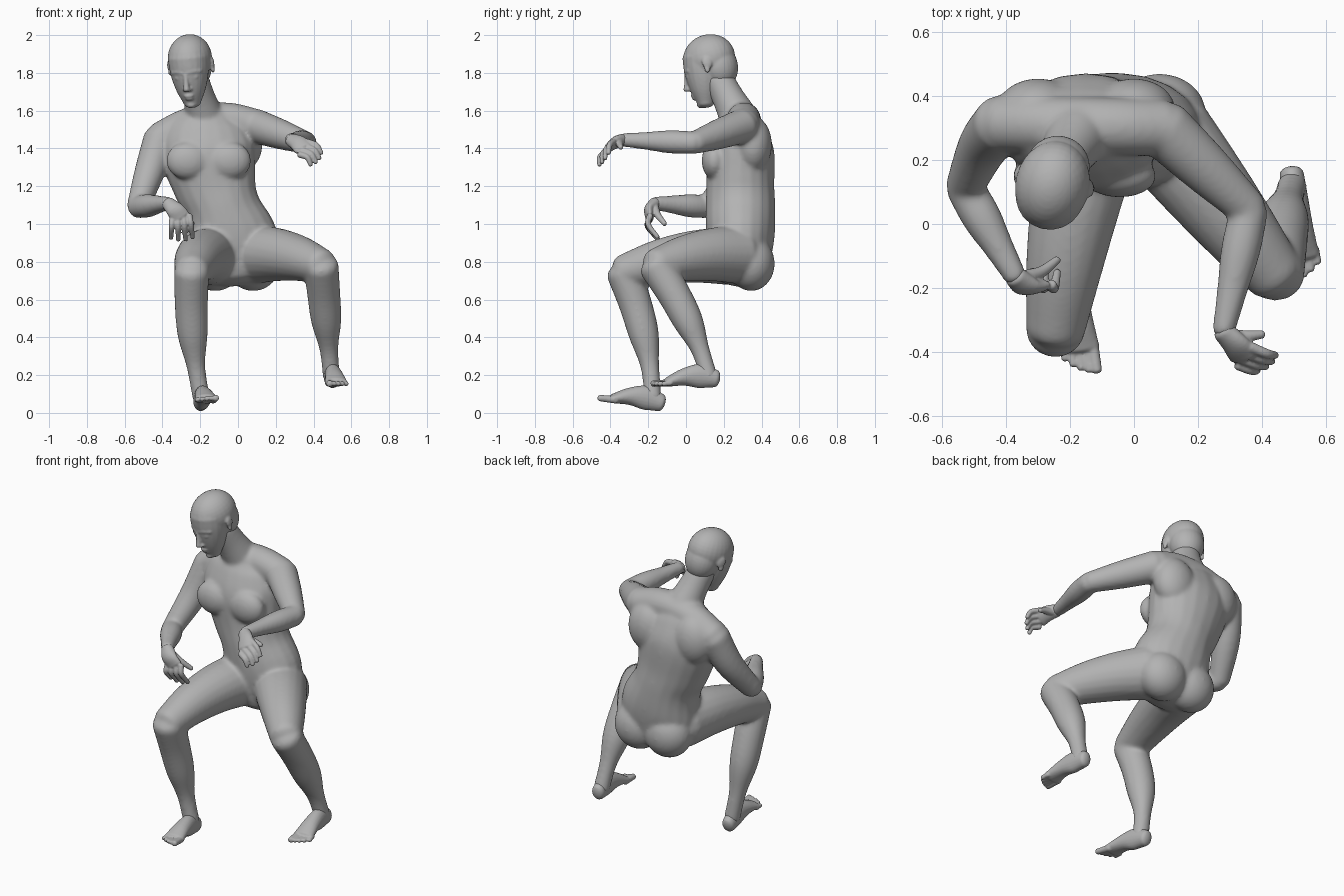
import bpy
import bmesh
import math
from mathutils import Vector, Matrix

if "Cube" in bpy.data.objects:
    bpy.data.objects.remove(bpy.data.objects["Cube"], do_unlink=True)

GREY = (.45, .45, .45, 1)
clay = bpy.data.materials.new("clay_grey")
clay.use_nodes = True
clay.diffuse_color = GREY
clay.node_tree.nodes["Principled BSDF"].inputs["Base Color"].default_value = GREY

X, Y, Z = Vector((1, 0, 0)), Vector((0, 1, 0)), Vector((0, 0, 1))
SIDES, STEPS, DOME = 20, 5, 3


def catmull(a, b, c, d, t):
    return (2 * b + (c - a) * t + (2 * a - 5 * b + 4 * c - d) * t * t
            + (3 * b - a - 3 * c + d) * t ** 3) / 2


def tube(bm, points, widths, depths, ref=X, matrix=Matrix()):
    """Smooth loft with elliptical sections and domed ends."""
    keys = [Vector((*point, width, depth))
            for point, width, depth in zip(points, widths, depths)]
    keys = [2 * keys[0] - keys[1]] + keys + [2 * keys[-1] - keys[-2]]
    path = [catmull(*keys[i:i + 4], k / STEPS)
            for i in range(len(keys) - 3) for k in range(STEPS)] + [keys[-2]]
    centres = [Vector(key[:3]) for key in path]
    last = len(path) - 1
    rings = []
    for i, key in enumerate(path):
        tangent = (centres[min(i + 1, last)] - centres[max(i - 1, 0)]).normalized()
        side = (ref - tangent * ref.dot(tangent)).normalized()
        across = side * key[3]
        up = tangent.cross(side) * key[4]
        group = [(centres[i], across, up)]
        if i in (0, last):
            reach = tangent * min(key[3], key[4]) * (-.6 if i == 0 else .6)
            for k in range(1, DOME + 1):
                angle = k / (DOME + .5) * math.pi / 2
                shrink = math.cos(angle)
                group.append((centres[i] + reach * math.sin(angle),
                              across * shrink, up * shrink))
            if i == 0:
                group.reverse()
        rings += group
    angles = [math.tau * k / SIDES for k in range(SIDES)]
    loops = [[bm.verts.new(matrix @ (centre + across * math.cos(a) + up * math.sin(a)))
              for a in angles] for centre, across, up in rings]
    for low, high in zip(loops, loops[1:]):
        for k in range(SIDES):
            n = (k + 1) % SIDES
            bm.faces.new((low[k], low[n], high[n], high[k]))
    bm.faces.new(loops[0][::-1])
    bm.faces.new(loops[-1])


def limb(bm, start, end, widths, depths=None, bow=(0, 0, 0), ref=X, matrix=Matrix()):
    """Tube from start to end, pushed sideways by bow at its middle."""
    start, end, bow = Vector(start), Vector(end), Vector(bow)
    count = len(widths)
    steps = [i / (count - 1) for i in range(count)]
    points = [start.lerp(end, t) + bow * 4 * t * (1 - t) for t in steps]
    tube(bm, points, widths, depths or widths, ref, matrix)


def ball(bm, centre, radii, matrix=Matrix()):
    place = matrix @ Matrix.Translation(centre) @ Matrix.Diagonal((*radii, 1))
    bmesh.ops.create_uvsphere(bm, u_segments=28, v_segments=18, radius=1, matrix=place)


def finish(bm, name, voxel, smoothing):
    """Fuse the overlapping volumes into one soft skin."""
    bmesh.ops.recalc_face_normals(bm, faces=bm.faces)
    mesh = bpy.data.meshes.new(name)
    bm.to_mesh(mesh)
    bm.free()
    mesh.materials.append(clay)
    obj = bpy.data.objects.new(name, mesh)
    bpy.context.collection.objects.link(obj)
    fuse = obj.modifiers.new("fuse", 'REMESH')
    fuse.mode = 'VOXEL'
    fuse.voxel_size = voxel
    fuse.use_smooth_shade = True
    soft = obj.modifiers.new("soften", 'SMOOTH')
    soft.factor = .5
    soft.iterations = smoothing


# Joints
right_shoulder, left_shoulder = (-.41, .315, 1.45), (.09, .3, 1.52)
right_elbow, left_elbow = (-.53, .115, 1.09), (.36, .045, 1.43)
right_wrist, left_wrist = (-.37, -.165, 1.11), (.28, -.335, 1.445)
right_hip, left_hip = (-.14, .25, .83), (.1, .27, .84)
right_knee, left_knee = (-.245, -.33, .745), (.44, -.158, .778)
right_ankle, left_ankle = (-.195, -.175, .08), (.495, .122, .19)

# Torso: lean, height, half width and half depth of each section
body = bmesh.new()
sections = [(-.01, .76, .21, .15), (-.03, .92, .24, .18), (-.08, 1.08, .2, .185),
            (-.12, 1.2, .22, .18), (-.16, 1.38, .25, .18), (-.17, 1.5, .22, .14),
            (-.17, 1.57, .15, .1)]
lean, height, width, depth = zip(*sections)
tube(body, [(x, .288, z) for x, z in zip(lean, height)], width, depth)

# Neck, shoulder girdle, shoulder blades, chest and seat
limb(body, (-.18, .27, 1.58), (-.235, .17, 1.77), (.1, .085, .08))
limb(body, right_shoulder, left_shoulder, [.09] * 5, bow=(0, 0, .065), ref=Y)
for s in (-1, 1):
    ball(body, (-.15 + .15 * s, .355, 1.42), (.13, .1, .15))
    ball(body, (-.155 + .11 * s, .15, 1.335), (.115, .067, .1))
    ball(body, (-.02 + .1 * s, .345, .79), (.145, .125, .145))

# Arms
for shoulder, elbow, wrist, bow in (
        (right_shoulder, right_elbow, right_wrist, (0, .03, 0)),
        (left_shoulder, left_elbow, left_wrist, (0, 0, 0))):
    limb(body, shoulder, elbow, (.092, .08, .06), bow=bow, ref=Z if shoulder[0] > 0 else X)
    limb(body, elbow, wrist, (.06, .062, .048, .036), ref=Z)

# Legs
for hip, knee, ankle, thigh_bow, calf_bow in (
        (right_hip, right_knee, right_ankle, (-.01, 0, .03), (-.02, .03, 0)),
        (left_hip, left_knee, left_ankle, (0, 0, .02), (0, .03, 0))):
    limb(body, hip, knee, (.155, .14, .12, .093), bow=thigh_bow)
    limb(body, knee, ankle, (.093, .088, .08, .05, .046), bow=calf_bow)
finish(body, "body", .01, 13)

# Head, built about its own centre and then turned down and to one side
head = bmesh.new()
turn = Matrix.Translation((-.25, .125, 1.822))
for degrees, axis in ((-14, 'Z'), (-4, 'Y'), (16, 'X')):
    turn = turn @ Matrix.Rotation(math.radians(degrees), 4, axis)
ball(head, (0, .012, .055), (.116, .14, .126), turn)
ball(head, (0, .055, 0), (.1, .098, .12), turn)
limb(head, (0, -.02, .07), (0, -.066, -.168), (.108, .105, .094, .075, .047), matrix=turn)
# Nose, lips and chin
limb(head, (0, -.128, .005), (0, -.15, -.075), (.012, .013, .017), matrix=turn)
ball(head, (0, -.12, -.114), (.028, .016, .01), turn)
ball(head, (0, -.116, -.131), (.024, .016, .01), turn)
ball(head, (0, -.095, -.17), (.026, .022, .02), turn)
for s in (-1, 1):
    # Nostrils, brows, eyelids and ears
    ball(head, (s * .014, -.136, -.078), (.011, .014, .01), turn)
    limb(head, (s * .012, -.126, .012), (s * .075, -.094, .01), [.012] * 3,
         bow=(0, -.006, .006), ref=Z, matrix=turn)
    ball(head, (s * .042, -.112, -.016), (.022, .014, .011), turn)
    ear = turn @ Matrix.Translation((s * .114, .02, .012)) @ Matrix.Rotation(s * .3, 4, 'Z')
    ball(head, (0, 0, .008), (.012, .027, .034), ear)
    ball(head, (0, -.008, -.025), (.01, .016, .022), ear)
finish(head, "head", .006, 6)


# Hands: flat palm, four bent fingers with longer middle ones, and a thumb
def hand(name, wrist, index, little, index_tip, little_tip, bend, thumb, thumb_tip):
    bm = bmesh.new()
    index, little, bend = Vector(index), Vector(little), Vector(bend)
    index_tip, little_tip = Vector(index_tip), Vector(little_tip)
    spread = index - little
    limb(bm, wrist, (index + little) / 2, (.036, .047, .052), (.032, .028, .022),
         bend / 2, spread)
    for i in range(4):
        root, tip = index.lerp(little, i / 3), index_tip.lerp(little_tip, i / 3)
        if i in (1, 2):
            tip += (tip - root).normalized() * .012
        limb(bm, root, tip, (.017, .015, .012), bow=bend, ref=spread)
    limb(bm, thumb, thumb_tip, (.022, .018, .013), bow=bend / 3, ref=Y)
    finish(bm, name, .005, 3)


hand("right_hand", right_wrist, index=(-.258, -.19, 1.045), little=(-.348, -.195, 1.025),
     index_tip=(-.24, -.15, .93), little_tip=(-.355, -.15, .925), bend=(0, -.03, .01),
     thumb=(-.335, -.165, 1.085), thumb_tip=(-.24, -.112, 1))
hand("left_hand", left_wrist, index=(.365, -.385, 1.435), little=(.325, -.44, 1.368),
     index_tip=(.442, -.41, 1.374), little_tip=(.385, -.458, 1.312), bend=(.012, -.008, .012),
     thumb=(.3, -.35, 1.43), thumb_tip=(.402, -.345, 1.405))


# Feet: heel, instep, ball and five toes, with the big toe on the inner side
def foot(name, place, yaw, pitch, inner):
    bm = bmesh.new()
    m = (Matrix.Translation(place) @ Matrix.Rotation(math.radians(yaw), 4, 'Z')
         @ Matrix.Rotation(math.radians(pitch), 4, 'X'))
    limb(bm, (0, .022, .05), (0, -.235, .027), (.038, .044, .05, .06),
         (.047, .064, .046, .025), bow=(0, 0, .022), matrix=m)
    for i in range(5):
        r = .02 if i == 0 else .0145
        x = inner * (.042 - .0235 * i)
        limb(bm, (x * .9, -.22, .023), (x, -.31 + .003 * i * i, .017),
             (r, r * .85), matrix=m)
    finish(bm, name, .0055, 3)


foot("right_foot", (-.195, -.163, .008), 7, -10, 1)
foot("left_foot", (.495, .135, .132), 6, -1, -1)
